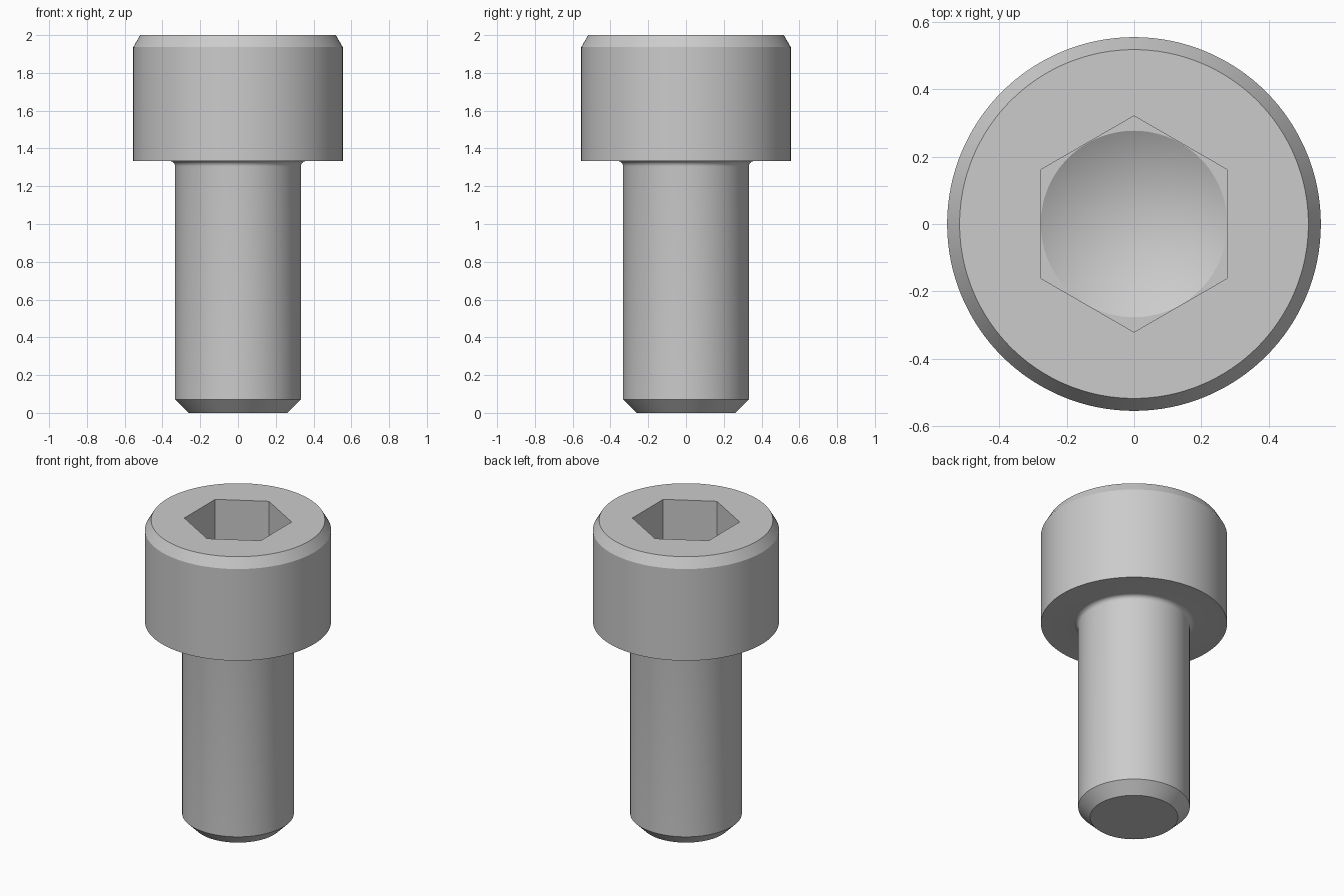
import bpy, bmesh, math

if "Cube" in bpy.data.objects:
    bpy.data.objects.remove(bpy.data.objects["Cube"])

def lathe(name, profile, sides=128):
    """Closed solid of revolution; profile runs bottom to top, as (radius, z)."""
    bm = bmesh.new()
    rings = []
    for r, z in profile:
        if r == 0:
            rings.append([bm.verts.new((0, 0, z))] * sides)
        else:
            rings.append([bm.verts.new((r * math.sin(2 * math.pi * i / sides),
                                        -r * math.cos(2 * math.pi * i / sides), z))
                          for i in range(sides)])
    for low, high in zip(rings, rings[1:]):
        for i in range(sides):
            j = (i + 1) % sides
            bm.faces.new(list(dict.fromkeys((low[i], low[j], high[j], high[i]))))
    for ring in (rings[0], rings[-1]):
        if ring[0] is not ring[1]:
            bm.faces.new(ring)
    bmesh.ops.recalc_face_normals(bm, faces=bm.faces)
    mesh = bpy.data.meshes.new(name)
    bm.to_mesh(mesh)
    bm.free()
    obj = bpy.data.objects.new(name, mesh)
    bpy.context.collection.objects.link(obj)
    return obj

def cut(target, cutter):
    """Subtract the cutter and throw it away."""
    cutter.hide_render = True
    mod = target.modifiers.new("cut", 'BOOLEAN')
    mod.operation, mod.solver, mod.object = 'DIFFERENCE', 'EXACT', cutter
    bpy.context.view_layer.objects.active = target
    bpy.ops.object.modifier_apply(modifier=mod.name)
    bpy.data.objects.remove(cutter)

SHANK, HEAD, SEAT, TOP = 0.333, 0.555, 1.333, 2.0
FILLET, FLOOR, FLAT = 0.028, 1.667, 0.278

# chamfered shank, fillet under the head, chamfered head
fillet = [(SHANK + FILLET * (1 - math.cos(a)), SEAT - FILLET * (1 - math.sin(a)))
          for a in (math.radians(15 * k) for k in range(7))]
screw = lathe("cap_screw", [(0.262, 0), (SHANK, 0.071)] + fillet +
              [(HEAD, SEAT), (HEAD, 1.936), (0.518, TOP)])

# hexagonal socket, then the conical drill point below its floor
cut(screw, lathe("hex_cutter", [(FLAT / math.cos(math.pi / 6), FLOOR),
                                (FLAT / math.cos(math.pi / 6), TOP + 0.2)], 6))
cut(screw, lathe("drill_cutter", [(0, FLOOR - 0.16), (FLAT - 0.001, FLOOR),
                                  (FLAT - 0.001, FLOOR + 0.1)]))

bpy.ops.object.select_all(action='DESELECT')
screw.select_set(True)
bpy.context.view_layer.objects.active = screw
bpy.ops.object.shade_smooth_by_angle(angle=math.radians(25))
